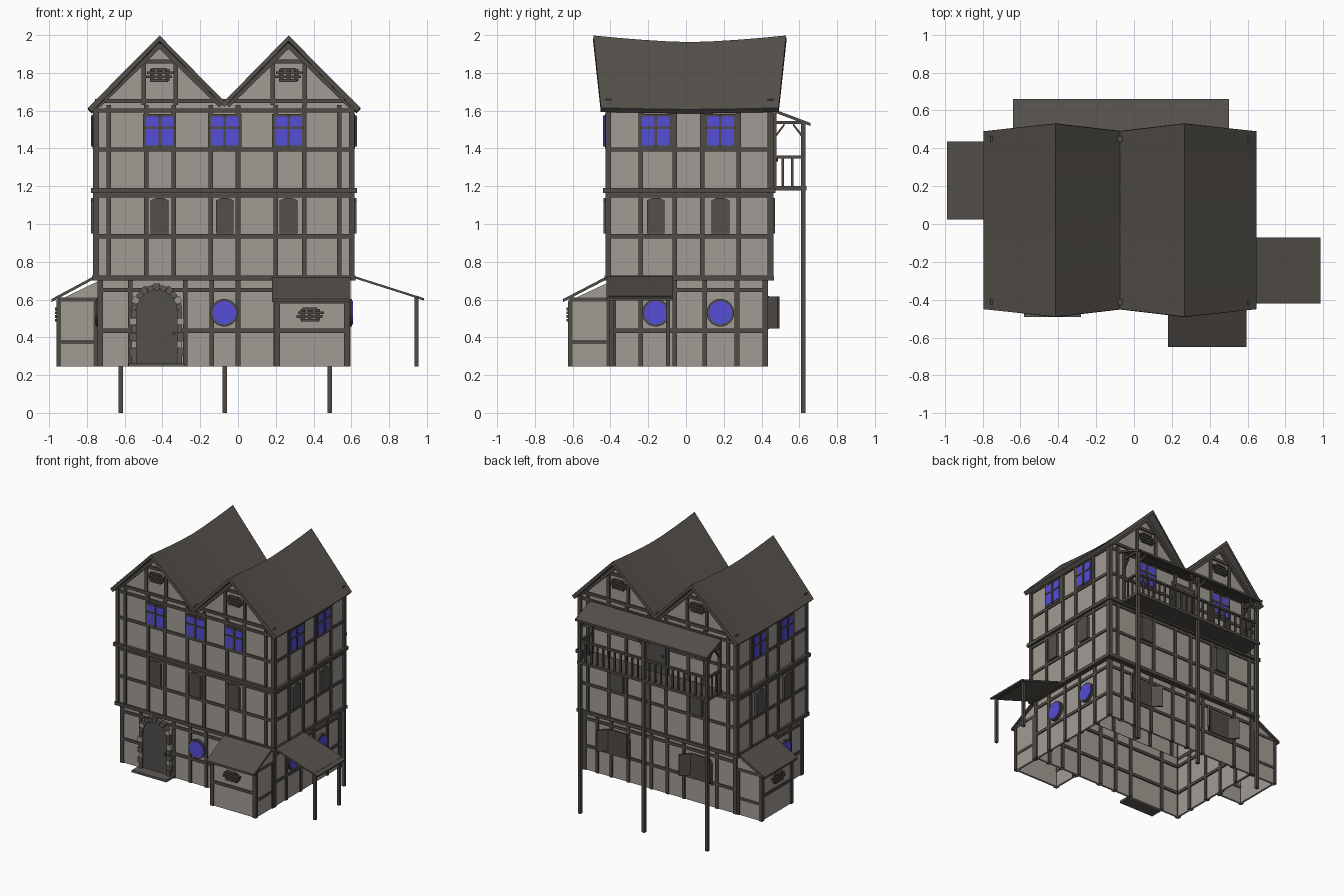
import bpy, bmesh, math
from mathutils import Vector

if "Cube" in bpy.data.objects:
    bpy.data.objects.remove(bpy.data.objects["Cube"])

COL = {"plaster": (.36, .33, .295), "timber": (.08, .071, .06), "roof_tile": (.088, .079, .069),
       "blue_glass": (.09, .075, .68), "dark_stone": (.11, .10, .088), "pale_stone": (.33, .31, .285),
       "door_wood": (.085, .078, .07)}
MATS = {}
for n, c in COL.items():
    MATS[n] = bpy.data.materials.new(n)
    MATS[n].diffuse_color = (*c, 1)
parts = {}          # part name -> (bmesh, material)


def part(name, mat):
    if name not in parts:
        parts[name] = (bmesh.new(), mat)
    return parts[name][0]


def hexa(name, mat, pts):
    """Six-sided solid from two matching quads (4 + 4 points)."""
    bm = part(name, mat)
    v = [bm.verts.new(p) for p in pts]
    for f in ((3, 2, 1, 0), (4, 5, 6, 7), (0, 1, 5, 4), (1, 2, 6, 5), (2, 3, 7, 6), (3, 0, 4, 7)):
        bm.faces.new([v[i] for i in f])


def P(w, u, d, z):
    """Point on a wall: u along it, d outward, z up. w = (axis, sign, position)."""
    a, s, p = w
    return (u, p + s * d, z) if a == 'y' else (p + s * d, u, z)


def lbox(name, mat, w, u0, u1, z0, z1, d0, d1):
    hexa(name, mat, [P(w, u, d, z) for z in (z0, z1)
                     for u, d in ((u0, d0), (u1, d0), (u1, d1), (u0, d1))])


def plate(name, mat, w, outline, d0, d1):
    """Flat polygon outline (u, z) given thickness on a wall."""
    bm = part(name, mat)
    a = [bm.verts.new(P(w, u, d0, z)) for u, z in outline]
    b = [bm.verts.new(P(w, u, d1, z)) for u, z in outline]
    bm.faces.new(a)
    bm.faces.new(b[::-1])
    for i in range(len(a)):
        j = (i + 1) % len(a)
        bm.faces.new((a[i], b[i], b[j], a[j]))


def bar(name, mat, w, a, b, wd, d0, d1):
    """Slanted board on a wall between (u, z) points a and b."""
    t = Vector((b[0] - a[0], b[1] - a[1])).normalized() * wd / 2
    n = (-t.y, t.x)
    plate(name, mat, w, [(a[0] + n[0], a[1] + n[1]), (b[0] + n[0], b[1] + n[1]),
                         (b[0] - n[0], b[1] - n[1]), (a[0] - n[0], a[1] - n[1])], d0, d1)


def circle(u, z, r, n=24):
    return [(u + r * math.cos(2 * math.pi * i / n), z + r * math.sin(2 * math.pi * i / n)) for i in range(n)]


def storey(tag, x0, x1, y0, y1, z0, z1, us, vs, hs):
    """Four plaster walls with a timber grid; returns the wall frames."""
    W = {"front": ('y', -1, y0), "back": ('y', 1, y1), "left": ('x', -1, x0), "right": ('x', 1, x1)}
    for w in W.values():
        lo, hi, grid = (x0, x1, us) if w[0] == 'y' else (y0, y1, vs)
        lbox(tag + "_walls", "plaster", w, lo, hi, z0, z1, -.015, 0)
        for u in grid:
            lbox(tag + "_studs", "timber", w, u - .012, u + .012, z0, z1, -.025, .01)
        for z in hs:
            lbox(tag + "_rails", "timber", w, lo - .008, hi + .008, z - .011, z + .011, -.025, .008)
        for u in (lo, hi):
            s = .02 if u == lo else -.02
            lbox(tag + "_corner_posts", "timber", w, *sorted((u + s, u - s / 2)), z0, z1, -.02, .01)
    return W


UP_U = [-.685, -.485, -.34, -.145, 0, .2, .35, .535]
UP_V = [-.24, -.06, .085, .28]
S1 = storey("ground_floor", -.735, .585, -.39, .425, .245, .72,
            [-.57, -.28, -.14, 0, .2, .35, .47], [-.24, -.06, .1, .27], [.435, .65])
S2 = storey("middle_floor", -.757, .607, -.417, .452, .72, 1.18, UP_U, UP_V, [.935, 1.15])
S3 = storey("upper_floor", -.757, .607, -.417, .452, 1.18, 1.63, UP_U, UP_V, [1.395, 1.6])

# heavy sill beams under each overhanging floor
for z, e in ((.715, .015), (1.178, .022)):
    for w in S2.values():
        lo, hi = (-.757, .607) if w[0] == 'y' else (-.417, .452)
        lbox("sill_beams", "timber", w, lo - e, hi + e, z - .013, z + .013, -.04, e)

# twin sagging roof
COLS = [(-.795, 1.615, .47), (-.415, 1.998, .51), (-.073, 1.65, .47), (.268, 1.998, .51), (.648, 1.615, .47)]
bm = part("twin_roof", "roof_tile")
N = 8
rows = []
for j in range(N + 1):
    t = -1 + 2 * j / N
    rows.append([bm.verts.new((x, .02 + t * h, z - (.035 if z > 1.9 else .008) * (1 - abs(t) ** 1.5)))
                 for x, z, h in COLS])
for a, b in zip(rows, rows[1:]):
    for i in range(4):
        bm.faces.new((a[i], a[i + 1], b[i + 1], b[i]))


def vent(w, u, z, d):
    """Rough slatted vent."""
    for dz, l, r in ((-.03, .05, .045), (-.01, .072, .065), (.01, .066, .074), (.03, .042, .036)):
        lbox("vent_slats", "timber", w, u - l, u + r, z + dz - .007, z + dz + .007, d, d + .018)
    for du in (-.04, 0, .04):
        lbox("vent_bars", "timber", w, u + du - .012, u + du + .012, z - .032, z + .03, d, d + .01)


# gables front and back
for side in ("front", "back"):
    w = S3[side]
    for cx in (-.415, .268):
        plate("gable_walls", "plaster", w, [(cx - .34, 1.6), (cx + .34, 1.6), (cx, 1.95)], -.015, 0)
        for s in (-1, 1):
            lbox("gable_studs", "timber", w, cx + s * .085 - .012, cx + s * .085 + .012, 1.63, 1.86, -.02, .01)
            bar("gable_rafters", "timber", w, (cx + s * .33, 1.632), (cx, 1.955), .04, -.02, .02)
        lbox("gable_collars", "timber", w, cx - .1, cx + .1, 1.85, 1.872, -.02, .012)
        vent(w, cx, 1.79, 0)
    lbox("gable_tie_beams", "timber", w, -.757, .607, 1.64, 1.662, -.02, .012)

CX, CY = (-.415, -.07, .268), (-.16, .182)


def glass_window(w, u):
    lbox("window_frames", "timber", w, u - .088, u + .088, 1.4, 1.582, -.01, .012)
    lbox("window_glass", "blue_glass", w, u - .072, u + .072, 1.415, 1.57, .012, .016)
    lbox("window_mullions", "timber", w, u - .007, u + .007, 1.41, 1.575, .012, .022)
    lbox("window_transoms", "timber", w, u - .075, u + .075, 1.503, 1.515, .012, .021)


def shuttered_window(w, u):
    plate("closed_shutters", "door_wood", w, [(u - .047, .95), (u + .047, .95), (u + .047, 1.125),
          (u + .02, 1.137), (u - .02, 1.137), (u - .047, 1.125)], 0, .02)


def round_window(w, u, z=.53):
    plate("round_window_frames", "timber", w, circle(u, z, .073), -.01, .018)
    plate("round_window_glass", "blue_glass", w, circle(u, z, .062), .018, .023)


for side in S3:
    for u in (CX if side == "front" else (CX[0], CX[2]) if side == "back" else CY):
        glass_window(S3[side], u)
        shuttered_window(S2[side], u)
round_window(S1["front"], -.073)
round_window(S1["right"], CY[0])
round_window(S1["right"], CY[1])
round_window(S1["left"], CY[0])

# back ground floor windows with opened shutters
w = S1["back"]
for u in (CX[0] - .01, CX[2] + .02):
    lbox("back_window_panels", "timber", w, u - .08, u + .08, .445, .62, -.01, .014)
    for s in (-1, 1):
        a, b = u + s * .08, u + s * .14
        hexa("open_shutters", "door_wood", [P(w, q, d, z) for z in (.448, .615) for q, d in
             ((a, .005), (b, .07), (b + s * .01, .06), (a + s * .01, 0))])

# arched front door with stone surround and step
w, u, zs = S1["front"], -.43, .545
arc = [(u + .115 * math.cos(math.pi * i / 12), zs + .115 * math.sin(math.pi * i / 12)) for i in range(13)]
plate("front_door", "door_wood", w, arc + [(u - .115, .245), (u + .115, .245)], 0, .018)
plate("door_knob", "timber", w, circle(u + .09, .42, .01, 8), .018, .035)
for i in range(11):
    a, b = math.pi * (i + .04) / 11, math.pi * (i + .96) / 11
    tone = "pale_stone" if i in (1, 9) else "dark_stone"
    r = .142 if i % 2 else .134
    plate("arch_" + tone, tone, w, [(u + q * math.cos(t), zs + q * math.sin(t))
          for q, t in ((.105, a), (r, a), (r, b), (.105, b))], 0, .035)
for s in (-1, 1):
    for i in range(7):
        z = .262 + i * .0405
        tone = "pale_stone" if i in (2, 5) else "dark_stone"
        lbox("jamb_" + tone, tone, w, *sorted((u + s * .108, u + s * (.145 if i % 2 else .133))),
             z, z + .038, 0, .035)
lbox("door_step", "dark_stone", w, -.58, -.28, .245, .262, 0, .10)


def lean_roof(name, w, u0, u1, d0, z0, d1, z1, t=.016):
    hexa(name, "roof_tile", [P(w, q, d, z + k) for k in (-t, 0)
                             for q, d, z in ((u0, d0, z0), (u1, d0, z0), (u1, d1, z1), (u0, d1, z1))])


def shed(tag, w, u0, u1, dep):
    """Lean-to with framed walls and a vent."""
    for q in (u0, u1 - .015):
        hexa(tag + "_walls", "plaster", [P(w, q + k, d, z) for k in (0, .015) for d, z in
             ((0, .245), (dep, .245), (dep, .595), (0, .7))])
    lbox(tag + "_walls", "plaster", w, u0, u1, .245, .595, dep - .015, dep)
    for q in (u0 + .008, u1 - .008):
        for d in (.02, dep):
            lbox(tag + "_posts", "timber", w, q - .015, q + .015, .245, .59, d - .015, d + .01)
        for z in (.375, .6):
            lbox(tag + "_side_rails", "timber", w, q - .012, q + .012, z - .011, z + .011, 0, dep)
    for z in (.375, .435, .59)[1:]:
        lbox(tag + "_rails", "timber", w, u0, u1, z - .011, z + .011, dep - .02, dep + .008)
    vent(w, (u0 + u1) / 2 - .01, .52, dep)
    lean_roof(tag + "_roof", w, u0 - .02, u1 + .01, .02, .728, dep + .035, .603)


shed("front_shed", S1["front"], .2, .585, .225)
shed("side_shed", S1["left"], .045, .425, .217)

# open canopy on the right
w = S1["right"]
lean_roof("canopy_roof", w, -.42, -.07, .03, .725, .4, .607, .012)
for q in (-.395, -.095):
    lbox("canopy_posts", "timber", w, q - .01, q + .01, .245, .615, .35, .37)
lbox("canopy_beam", "timber", w, -.41, -.08, .602, .618, .35, .37)

# back balcony: deck, tall posts, railing, roof, door
w = S3["back"]
lbox("balcony_deck", "timber", w, -.635, .5, 1.178, 1.2, 0, .185)
lean_roof("balcony_roof", w, -.64, .502, .02, 1.605, .207, 1.535)
for q in (-.62, -.07, .485):
    lbox("balcony_posts", "timber", w, q - .012, q + .012, 0, 1.545, .157, .181)
    for s in (-1, 1):
        if -.64 < q + s * .07 < .5:
            bar("balcony_braces", "timber", w, (q, 1.45), (q + s * .07, 1.53), .014, .162, .176)
lbox("balcony_beam", "timber", w, -.63, .495, 1.525, 1.545, .16, .178)
lbox("balcony_handrail", "timber", w, -.62, .485, 1.347, 1.363, .16, .178)
for i in range(1, 22):
    q = -.62 + 1.105 * i / 22
    lbox("balcony_balusters", "timber", w, q - .006, q + .006, 1.2, 1.35, .163, .175)
for q in (-.62, .485):
    lbox("balcony_wall_posts", "timber", w, q - .01, q + .01, 1.2, 1.59, .01, .028)
    lbox("balcony_side_rails", "timber", w, q - .008, q + .008, 1.347, 1.363, .01, .17)
    lbox("balcony_side_beams", "timber", w, q - .008, q + .008, 1.53, 1.546, .01, .17)
    for d in (.06, .11):
        lbox("balcony_balusters", "timber", w, q - .006, q + .006, 1.2, 1.35, d - .006, d + .006)
    for d0, d1 in ((.025, .07), (.16, .115)):
        hexa("balcony_side_braces", "timber", [P(w, q + k, d, z) for k in (-.006, .006) for d, z in
             ((d0, 1.46), (d0, 1.478), (d1, 1.535), (d1, 1.52))])
lbox("balcony_door_frame", "timber", w, -.175, .03, 1.2, 1.53, 0, .014)
lbox("balcony_door", "door_wood", w, -.155, .01, 1.2, 1.51, .014, .022)
plate("balcony_door_knob", "timber", w, circle(-.135, 1.34, .01, 8), .022, .036)

# turn every collected part into an object
for name, (bm, mat) in parts.items():
    if name != "twin_roof":
        bmesh.ops.recalc_face_normals(bm, faces=bm.faces[:])
    me = bpy.data.meshes.new(name)
    bm.to_mesh(me)
    bm.free()
    me.materials.append(MATS[mat])
    ob = bpy.data.objects.new(name, me)
    bpy.context.collection.objects.link(ob)
    if name == "twin_roof":
        m = ob.modifiers.new("thickness", 'SOLIDIFY')
        m.thickness, m.offset = .03, -1

for m in bpy.data.materials:
    if m.users and not m.is_grease_pencil:
        m.use_nodes = True
        m.node_tree.nodes["Principled BSDF"].inputs["Base Color"].default_value = m.diffuse_color
